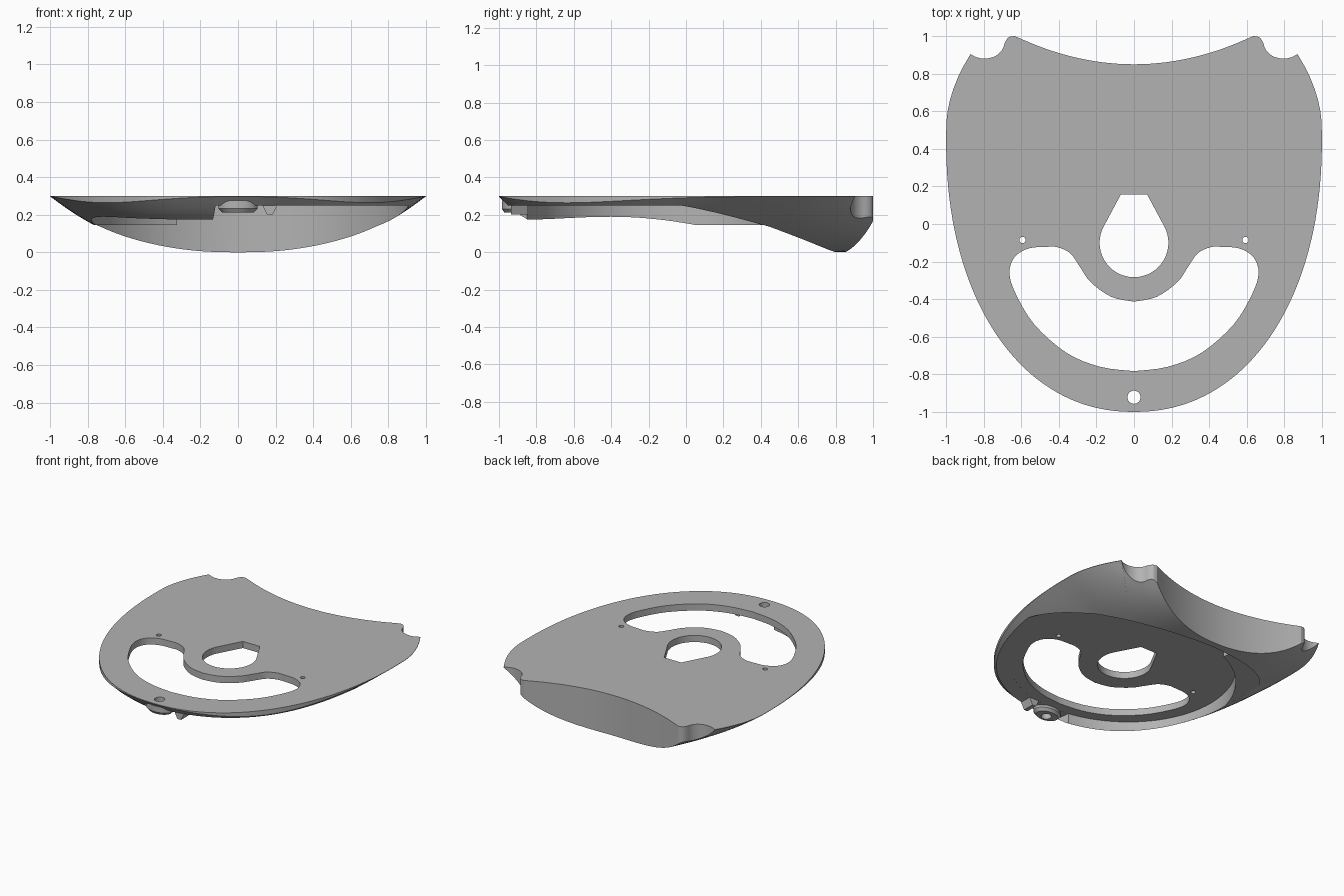
import bpy, bmesh, math
from mathutils import Vector

if "Cube" in bpy.data.objects:
    bpy.data.objects.remove(bpy.data.objects["Cube"])

TOP, FLOOR, LEDGE = 0.30, 0.25, 0.145
MID = 0.45      # y of the widest section
HUB = 0.2       # y of the centre of the underside rings
POWER = 2.15    # roundness of the front outline

grey = bpy.data.materials.new("plain grey")
grey.use_nodes = True
grey.diffuse_color = (0.45, 0.45, 0.45, 1)
grey.node_tree.nodes["Principled BSDF"].inputs["Base Color"].default_value = (0.45, 0.45, 0.45, 1)


def make_object(name, bm):
    bmesh.ops.recalc_face_normals(bm, faces=bm.faces)
    if bm.calc_volume(signed=True) < 0:
        bmesh.ops.reverse_faces(bm, faces=bm.faces)
    mesh = bpy.data.meshes.new(name)
    bm.to_mesh(mesh)
    bm.free()
    mesh.materials.append(grey)
    obj = bpy.data.objects.new(name, mesh)
    bpy.context.collection.objects.link(obj)
    return obj


def bridge(bm, a, b):
    """Join two loops of equal length with quads."""
    for i in range(len(a)):
        j = (i + 1) % len(a)
        bm.faces.new((a[i], a[j], b[j], b[i]))


def prism(name, points, low, high):
    bm = bmesh.new()
    a, b = [[bm.verts.new((x, y, z)) for x, y in points] for z in (low, high)]
    bridge(bm, a, b)
    bm.faces.new(a[::-1])
    bm.faces.new(b)
    return make_object(name, bm)


def ellipse(cx, cy, rx, ry, count=96, start=0.0, sweep=360.0):
    steps = count if sweep == 360 else count - 1
    angles = [math.radians(start + sweep * i / steps) for i in range(count)]
    return [(cx + rx * math.cos(a), cy + ry * math.sin(a)) for a in angles]


def mirrored(half):
    """Close a right-hand half that begins and ends on the centre line."""
    return half + [(-x, y) for x, y in reversed(half[1:-1])]


def smooth_path(points, steps=5):
    """Catmull-Rom curve through the points."""
    pts = [Vector(p) for p in [points[0]] + points + [points[-1]]]
    path = []
    for a, b, c, d in zip(pts, pts[1:], pts[2:], pts[3:]):
        for i in range(steps):
            t = i / steps
            p = 0.5 * (2 * b + (c - a) * t + (2 * a - 5 * b + 4 * c - d) * t ** 2
                       + (3 * b - a - 3 * c + d) * t ** 3)
            path.append((p.x, p.y))
    return path + [tuple(points[-1])]


def half_width(y):
    return 1 - 0.8 * max(0, y - 0.5) ** 2


def dome(x, y):
    """Height of the curved underside."""
    if y >= MID:
        return min(0.297, 0.297 * (abs(x) / half_width(y)) ** 2.5)
    t = min(1, (MID - y) / (1 + MID))
    r = min(1, (abs(x) ** POWER + t ** POWER) ** (1 / POWER))
    rim = 0.297 - 0.033 * math.sin(math.pi * t ** 2.4)
    return rim * r ** (2.5 + 2.2 * t)


def cut(obj, cutter, keep=False):
    mod = obj.modifiers.new("cut", 'BOOLEAN')
    mod.operation, mod.solver, mod.object = 'DIFFERENCE', 'EXACT', cutter
    bpy.context.view_layer.objects.active = obj
    bpy.ops.object.modifier_apply(modifier=mod.name)
    if not keep:
        bpy.data.objects.remove(cutter)


# Outline: rounded front, curved sides, corner notches, hollow back
half = []
for i in range(41):
    a = math.pi / 2 * i / 40
    half.append((math.sin(a) ** (2 / POWER), MID - (1 + MID) * math.cos(a) ** (2 / POWER)))
half += [(half_width(y), y) for y in (0.54, 0.6, 0.66, 0.72, 0.78, 0.84)]
half += smooth_path([(0.87, 0.905), (0.84, 0.888), (0.79, 0.88), (0.735, 0.895), (0.7, 0.93),
                     (0.685, 0.97), (0.665, 0.995), (0.635, 1.0)], 3)
half += [(x, 0.85 + 0.375 * x * x) for x in [0.6 * (1 - i / 14) for i in range(15)]]
outline = mirrored(half)

# Body: flat top over a domed underside
bm = bmesh.new()
RINGS = 22
rings = [[bm.verts.new((x, y, TOP)) for x, y in outline]]
for k in range(RINGS):
    f = 1 - k / RINGS
    spots = [(x * f, HUB + (y - HUB) * f) for x, y in outline]
    rings.append([bm.verts.new((x, y, dome(x, y))) for x, y in spots])
bm.faces.new(rings[0])
for a, b in zip(rings, rings[1:]):
    bridge(bm, a, b)
centre = bm.verts.new((0, HUB, dome(0, HUB)))
for a, b in zip(rings[-1], rings[-1][1:] + rings[-1][:1]):
    bm.faces.new((a, b, centre))
bmesh.ops.triangulate(bm, faces=[f for f in bm.faces if len(f.verts) == 4])
body = make_object("body_plate", bm)

# Underside pocket: wide on one side, with a lip left standing on the other
wide = ellipse(0, -0.08, 0.91, 0.88, start=-90)
open_side = [(x, y) for x, y in wide if x > -0.15 - 0.128 * (y + 1)]
cut(body, prism("pocket_cutter", open_side, -0.2, FLOOR))
cut(body, prism("inner_pocket_cutter", ellipse(0, -0.12, 0.78, 0.74), -0.23, FLOOR + 0.0005))
cut(body, prism("ledge_cutter", ellipse(0, -0.08, 0.912, 0.882), -0.21, LEDGE))

# Crescent opening
slot = smooth_path([(0, -0.413), (0.12, -0.388), (0.23, -0.31), (0.29, -0.225), (0.34, -0.155),
                    (0.41, -0.123), (0.47, -0.122), (0.56, -0.13), (0.635, -0.175),
                    (0.663, -0.26), (0.63, -0.37), (0.53, -0.535), (0.36, -0.685),
                    (0.18, -0.76), (0, -0.783)], 4)
cut(body, prism("crescent_cutter", mirrored(slot), -0.22, 0.5))

# Teardrop opening with a flat end
drop = ellipse(0, -0.1, 0.183, 0.183, 40, 27, -234) + [(-0.07, 0.157), (0.07, 0.157)]
cut(body, prism("teardrop_cutter", drop, -0.22, 0.5))

# Pin holes
for side in (-1, 1):
    cut(body, prism("pin_hole_cutter", ellipse(side * 0.593, -0.085, 0.017, 0.017, 20), -0.22, 0.5))

# Front boss with a chamfered foot
bm = bmesh.new()
levels = [(0.212, 0.8), (0.232, 1), (0.275, 1)]
loops = [[bm.verts.new((x, y, z)) for x, y in ellipse(0, -0.915, 0.105 * s, 0.07 * s, 40)]
         for z, s in levels]
for a, b in zip(loops, loops[1:]):
    bridge(bm, a, b)
bm.faces.new(loops[0])
bm.faces.new(loops[-1])
boss = make_object("front_boss", bm)

# Stub of lip beside the boss
bm = bmesh.new()
bmesh.ops.create_cube(bm, size=1)
for v in bm.verts:
    low = v.co.z < 0
    x = 0.17 + v.co.x * (0.03 if low else 0.1)
    v.co = (x, -0.89 + v.co.y * 0.09, 0.2 if low else 0.27)
stub = make_object("lip_stub", bm)

hole = prism("front_hole_cutter", ellipse(0, -0.922, 0.035, 0.035, 32), -0.22, 0.5)
cut(body, hole, keep=True)
cut(boss, hole)

# Smooth shading with crisp edges
for obj in (body, boss, stub):
    bpy.ops.object.select_all(action='DESELECT')
    obj.select_set(True)
    bpy.context.view_layer.objects.active = obj
    bpy.ops.object.shade_smooth_by_angle(angle=math.radians(25))
